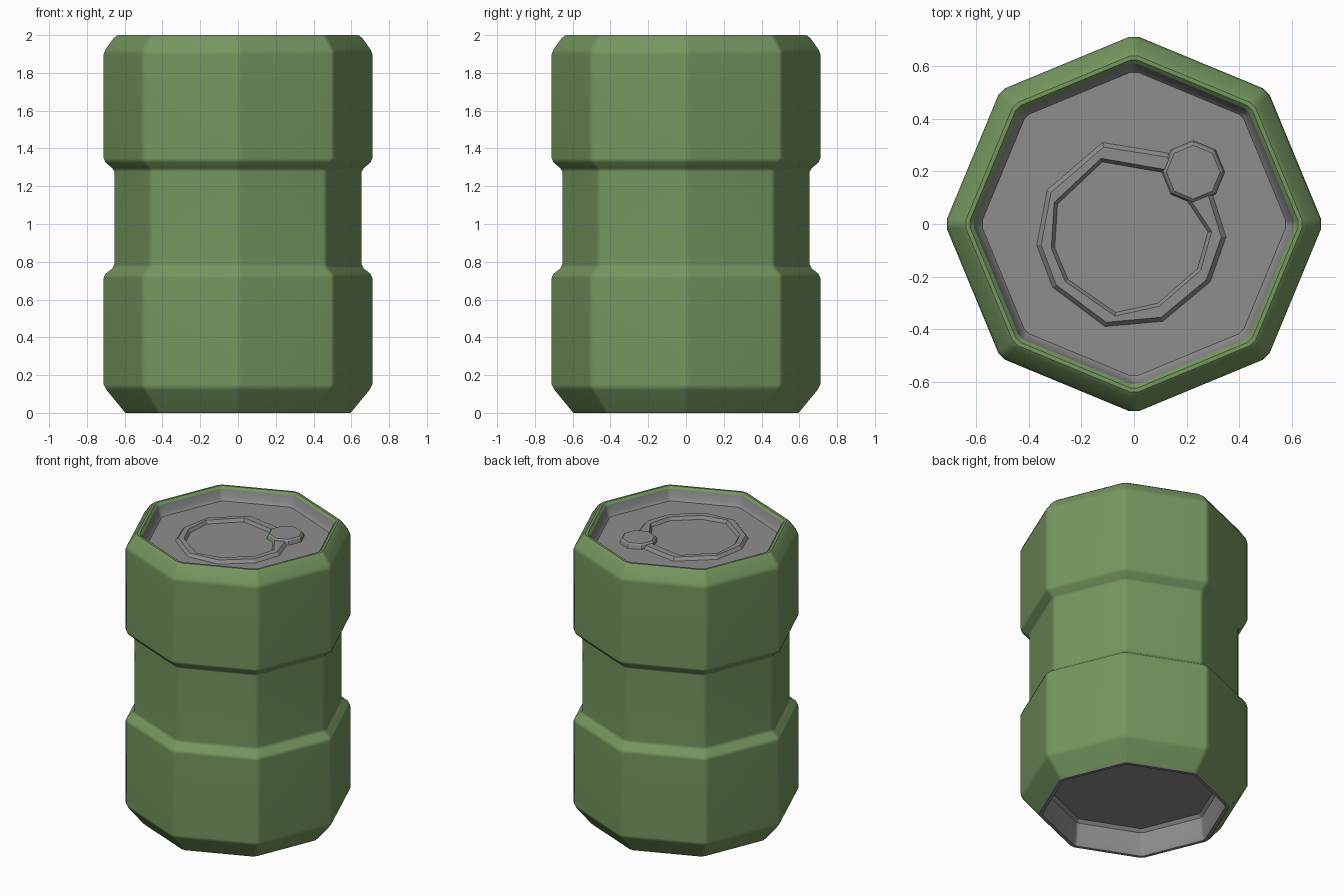
import bpy, bmesh
from math import radians, cos, sin

cube = bpy.data.objects.get("Cube")
if cube:
    bpy.data.objects.remove(cube)


def material(name, rgb):
    m = bpy.data.materials.new(name)
    m.use_nodes = True
    color = (*rgb, 1)
    m.diffuse_color = color
    m.node_tree.nodes["Principled BSDF"].inputs["Base Color"].default_value = color
    return m


green = material("green paint", (0.18, 0.31, 0.115))
gray = material("gray metal", (0.27, 0.27, 0.27))


def loft(name, rings, mats, cap_start=False, cap_end=False, smooth=True):
    """Bridge matching closed loops of points into one skin."""
    bm = bmesh.new()
    loops = [[bm.verts.new(p) for p in ring] for ring in rings]
    n = len(loops[0])
    for a, b in zip(loops, loops[1:]):
        for i in range(n):
            j = (i + 1) % n
            bm.faces.new((a[i], a[j], b[j], b[i]))
    if cap_start:
        bm.faces.new(loops[0][::-1])
    if cap_end:
        bm.faces.new(loops[-1])
    mesh = bpy.data.meshes.new(name)
    bm.to_mesh(mesh)
    bm.free()
    for m in mats:
        mesh.materials.append(m)
    obj = bpy.data.objects.new(name, mesh)
    bpy.context.collection.objects.link(obj)
    if smooth:
        bpy.ops.object.select_all(action="DESELECT")
        obj.select_set(True)
        bpy.context.view_layer.objects.active = obj
        bpy.ops.object.shade_smooth_by_angle(angle=radians(32))
        wn = obj.modifiers.new("Even shading", "WEIGHTED_NORMAL")
        wn.keep_sharp = True
    return obj


def octagon(r, z):
    """Eight-sided loop with narrow chamfered corners."""
    angles = [radians(45 * k + s) for k in range(8) for s in (-1.4, 1.4)]
    return [(r * cos(a), r * sin(a), z) for a in angles]


def turned(name, profile, mat, **caps):
    return loft(name, [octagon(r, z) for r, z in profile], [mat], **caps)


# Painted shell with a narrow waist and a rolled top rim
turned("can_shell", [
    (0.603, 0.008), (0.695, 0.12), (0.711, 0.15),
    (0.711, 0.715), (0.701, 0.737), (0.665, 0.765), (0.655, 0.785),
    (0.655, 1.277), (0.665, 1.295), (0.701, 1.325), (0.711, 1.347),
    (0.711, 1.9), (0.701, 1.925), (0.658, 1.985), (0.638, 2.0),
    (0.622, 2.0), (0.607, 1.985)], green)

# Sunken metal lid
turned("lid", [(0.607, 1.985), (0.594, 1.935), (0.576, 1.915)],
       gray, cap_end=True)

# Hollow metal underside
turned("underside", [(0.53, 0.175), (0.55, 0.155), (0.558, 0.03), (0.572, 0.0),
                     (0.594, 0.0), (0.603, 0.008)], gray, cap_start=True)

# Raised ring pressed into the lid
LID = 1.914
outer = [(-.12, .31), (-.33, .13), (-.37, -.08), (-.31, -.24), (-.11, -.39),
         (.11, -.37), (.29, -.22), (.35, -.05), (.30, .11), (.13, .27)]
inner = [(-.12, .235), (-.29, .075), (-.30, -.09), (-.25, -.21), (-.07, -.335),
         (.09, -.30), (.24, -.17), (.28, -.03), (.21, .075), (.11, .195)]


def scaled(points, s, z):
    cx, cy = -0.02, -0.05
    return [(cx + (x - cx) * s, cy + (y - cy) * s, z) for x, y in points]


loft("lid_ring", [scaled(outer, 1, LID), scaled(outer, 0.95, LID + 0.022),
                  scaled(inner, 1.05, LID + 0.022), scaled(inner, 1, LID)],
     [gray], smooth=False)


# Small round knob overlapping the ring
def knob_loop(r, z):
    return [(0.225 + r * cos(radians(45 * k)), 0.197 + r * sin(radians(45 * k)), z)
            for k in range(8)]


knob = loft("lid_knob", [knob_loop(0.12, LID), knob_loop(0.112, LID + 0.026),
                         knob_loop(0.102, LID + 0.034)],
            [gray, green], cap_end=True, smooth=False)
# Two painted side facets
for f in knob.data.polygons:
    upper_right = f.center.x > 0.31 and f.center.y > 0.2
    lower_left = f.center.y < 0.11 and f.center.x < 0.2
    if f.normal.z < 0.5 and (upper_right or lower_left):
        f.material_index = 1
